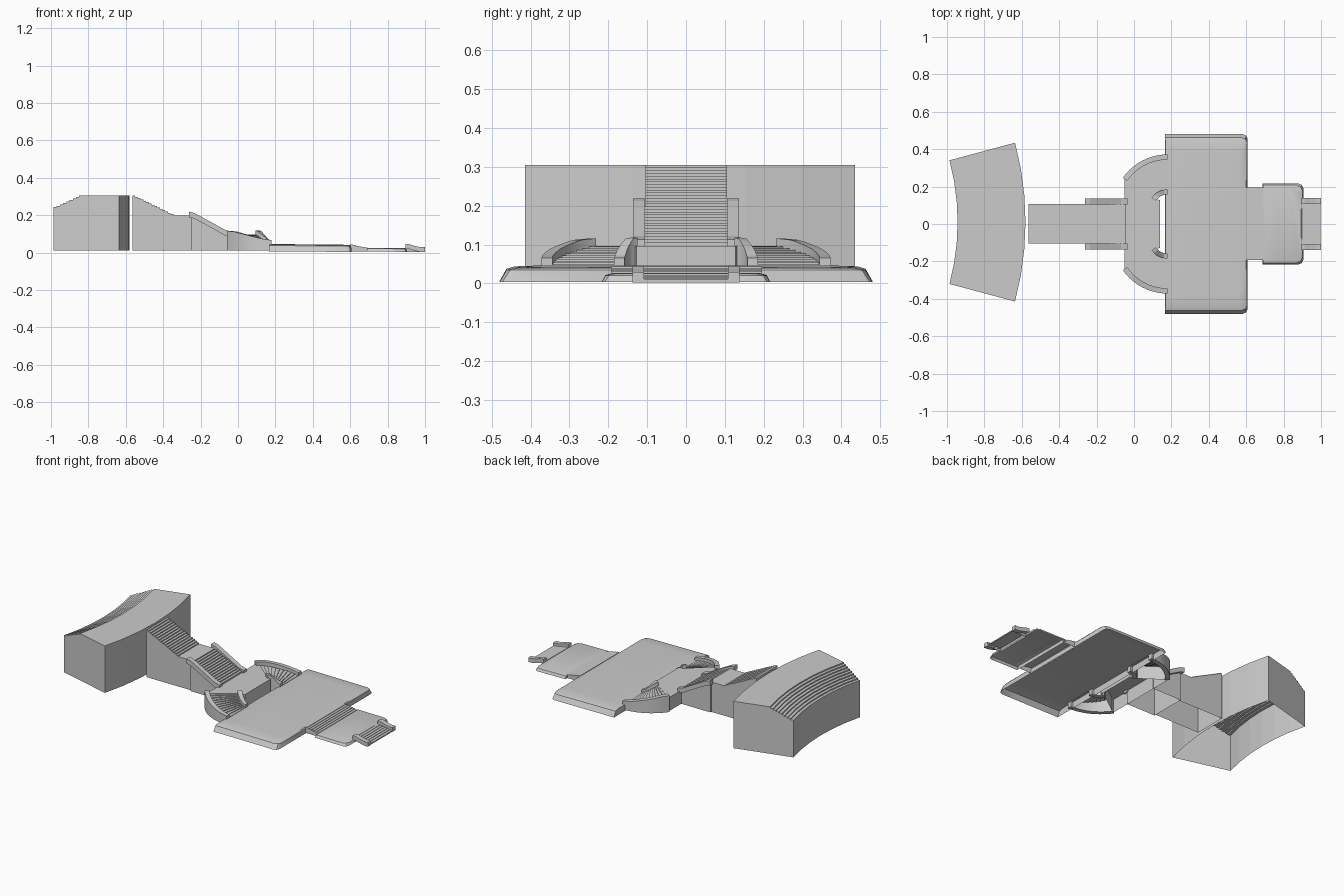
import bpy, bmesh
from math import sin, cos, radians

if "Cube" in bpy.data.objects:
    bpy.data.objects.remove(bpy.data.objects["Cube"])


def make(name, build, smooth=False):
    bm = bmesh.new()
    build(bm)
    bmesh.ops.remove_doubles(bm, verts=bm.verts, dist=1e-5)
    bmesh.ops.recalc_face_normals(bm, faces=bm.faces)
    me = bpy.data.meshes.new(name)
    bm.to_mesh(me)
    bm.free()
    ob = bpy.data.objects.new(name, me)
    bpy.context.collection.objects.link(ob)
    if smooth:
        bpy.ops.object.select_all(action='DESELECT')
        ob.select_set(True)
        bpy.context.view_layer.objects.active = ob
        bpy.ops.object.shade_smooth_by_angle(angle=radians(35))
    return ob


def face(bm, pts):
    return bm.faces.new([bm.verts.new(p) for p in pts])


def steps(a0, z0, a1, z1, n):
    """Stepped profile of (distance, height) points."""
    pts = [(a0, z0)]
    for i in range(n):
        a = a0 + (a1 - a0) * (i + 1) / n
        za, zb = (z0 + (z1 - z0) * (i + k) / n for k in (0, 1))
        if z1 > z0:
            pts += [(pts[-1][0], zb), (a, zb)]
        else:
            pts += [(a, za), (a, zb)]
    return pts


def prism(profile, y0, y1, base):
    """Open-bottomed block with the given x,z profile as its top."""
    def build(bm):
        for (xa, za), (xb, zb) in zip(profile, profile[1:]):
            face(bm, [(xa, y0, za), (xb, y0, zb), (xb, y1, zb), (xa, y1, za)])
            if abs(xa - xb) > 1e-6:
                for y in (y0, y1):
                    face(bm, [(xa, y, base), (xb, y, base), (xb, y, zb), (xa, y, za)])
        for x, z in (profile[0], profile[-1]):
            if z - base > 1e-4:
                face(bm, [(x, y0, base), (x, y1, base), (x, y1, z), (x, y0, z)])
    return build


def sweep(rows):
    """Skin between four-point sections, capped at both ends."""
    def build(bm):
        for a, b in zip(rows, rows[1:]):
            for i in range(4):
                j = (i + 1) % 4
                face(bm, [a[i], a[j], b[j], b[i]])
        face(bm, rows[0])
        face(bm, rows[-1])
    return build


def straight_rail(name, path, y0, y1, depth):
    for s, side in ((1, "left"), (-1, "right")):
        rows = [[(x, s * y0, z - depth), (x, s * y1, z - depth),
                 (x, s * y1, z), (x, s * y0, z)] for x, z in path]
        make(f"{name}_{side}", sweep(rows))


# Upper curved terrace with steps along its inner edge
def upper_terrace(bm):
    cx, cy, base, n = -2.22, 0.01, 0.01, 6
    prof = [(1.277, base)] + steps(1.277, 0.235, 1.437, 0.305, 9) + [(1.64, 0.305), (1.64, base)]
    ang = [radians(-15 + 30 * i / n) for i in range(n + 1)]

    def p(r, z, a):
        return (cx + r * cos(a), cy + r * sin(a), z)
    for a, b in zip(ang, ang[1:]):
        for (r0, z0), (r1, z1) in zip(prof, prof[1:]):
            if (r0, z0) != (r1, z1):
                face(bm, [p(r0, z0, a), p(r1, z1, a), p(r1, z1, b), p(r0, z0, b)])
    for a in (ang[0], ang[-1]):
        for (r0, z0), (r1, z1) in zip(prof, prof[1:]):
            if r1 - r0 > 1e-6:
                face(bm, [p(r0, base, a), p(r1, base, a), p(r1, z1, a), p(r0, z0, a)])


make("upper_terrace", upper_terrace)

# Two straight flights with a landing between them
make("upper_flight", prism(steps(-0.565, 0.305, -0.345, 0.198, 15) + [(-0.25, 0.198)],
                           -0.104, 0.106, 0.01))
make("middle_flight", prism(steps(-0.25, 0.198, -0.045, 0.1, 14), -0.115, 0.115, 0.01))
straight_rail("middle_flight_rail",
              [(-0.262, 0.219), (-0.235, 0.212), (-0.2, 0.194), (-0.07, 0.122), (-0.035, 0.113)],
              0.105, 0.136, 0.03)


# Landing where the stairs split
def split_landing(bm):
    half = [(-0.05, 0.245), (0.105, 0.135), (0.138, 0.128)]
    outline = half + [(x, -y) for x, y in reversed(half)]
    top = 0.097
    face(bm, [(x, y, top) for x, y in outline])
    for (xa, ya), (xb, yb) in zip(outline, outline[1:] + outline[:1]):
        face(bm, [(xa, ya, 0.012), (xb, yb, 0.012), (xb, yb, top), (xa, ya, top)])


make("split_landing", split_landing)

# Mirrored fan stairs with curved parapets
FX, FY, A0, A1 = 0.18, 0.08, 145, 90


def fan(s):
    def at(r, deg, z):
        return (FX + r * cos(radians(deg)), s * (FY + r * sin(radians(deg))), z)

    def stair(bm):
        prof = steps(A0, 0.095, A1, 0.044, 11)
        for (a, za), (b, zb) in zip(prof, prof[1:]):
            face(bm, [at(0.09, a, za), at(0.275, a, za), at(0.275, b, zb), at(0.09, b, zb)])

    def parapet(r0, r1, heights, n=10):
        rows = []
        for i in range(n + 1):
            t = i / n
            a = A0 + (A1 - A0) * t
            k = t * (len(heights) - 1)
            j = min(int(k), len(heights) - 2)
            z = heights[j] + (heights[j + 1] - heights[j]) * (k - j)
            rows.append([at(r0, a, 0.012), at(r1, a, 0.012), at(r1, a, z), at(r0, a, z)])
        return sweep(rows)

    side = "left" if s > 0 else "right"
    make(f"fan_stair_{side}", stair)
    make(f"fan_outer_parapet_{side}", parapet(0.264, 0.292, [0.116, 0.112, 0.1, 0.088, 0.075, 0.066]), True)
    make(f"fan_inner_parapet_{side}", parapet(0.078, 0.105, [0.118, 0.115, 0.1, 0.085, 0.07, 0.066]), True)


for s in (1, -1):
    fan(s)


# Soft-edged earth terraces: rings from skirt to crown
def mound(rings):
    """Each ring is x0, x1, half width, height at x0, height at x1, corner cut."""
    def build(bm):
        loops = []
        for x0, x1, w, za, zb, c in rings:
            half = [(x0, w), (x0 + 0.3 * (x1 - x0), w), (x0 + 0.7 * (x1 - x0), w),
                    (x1 - c, w), (x1 - 0.3 * c, w - 0.3 * c), (x1, w - c), (x1, w * 0.4)]
            pts = half + [(x, -y) for x, y in reversed(half)]
            loops.append([(x, y, za + (zb - za) * (x - x0) / (x1 - x0)) for x, y in pts])
        for a, b in zip(loops, loops[1:]):
            for i in range(len(a)):
                j = (i + 1) % len(a)
                face(bm, [a[i], a[j], b[j], b[i]])
        face(bm, loops[-1])
    return build


make("lower_terrace", mound([(0.165, 0.607, 0.48, 0.006, 0.004, 0.025),
                             (0.166, 0.605, 0.462, 0.038, 0.034, 0.03),
                             (0.168, 0.6, 0.44, 0.044, 0.04, 0.03),
                             (0.18, 0.57, 0.38, 0.046, 0.042, 0.03)]), True)
make("foot_terrace", mound([(0.688, 0.905, 0.216, 0.006, 0.004, 0.025),
                            (0.689, 0.9, 0.208, 0.022, 0.02, 0.03),
                            (0.695, 0.893, 0.19, 0.026, 0.025, 0.03)]), True)

# Wide shallow steps between the terraces, then the bottom flight
make("wide_steps", prism(steps(0.6, 0.043, 0.692, 0.024, 6), -0.193, 0.196, 0.006))
make("bottom_flight", prism(steps(0.897, 0.025, 0.998, 0.008, 6), -0.112, 0.112, 0.003))
straight_rail("bottom_flight_rail",
              [(0.895, 0.046), (0.915, 0.045), (0.94, 0.037), (0.975, 0.029), (1.0, 0.029)],
              0.108, 0.138, 0.026)
